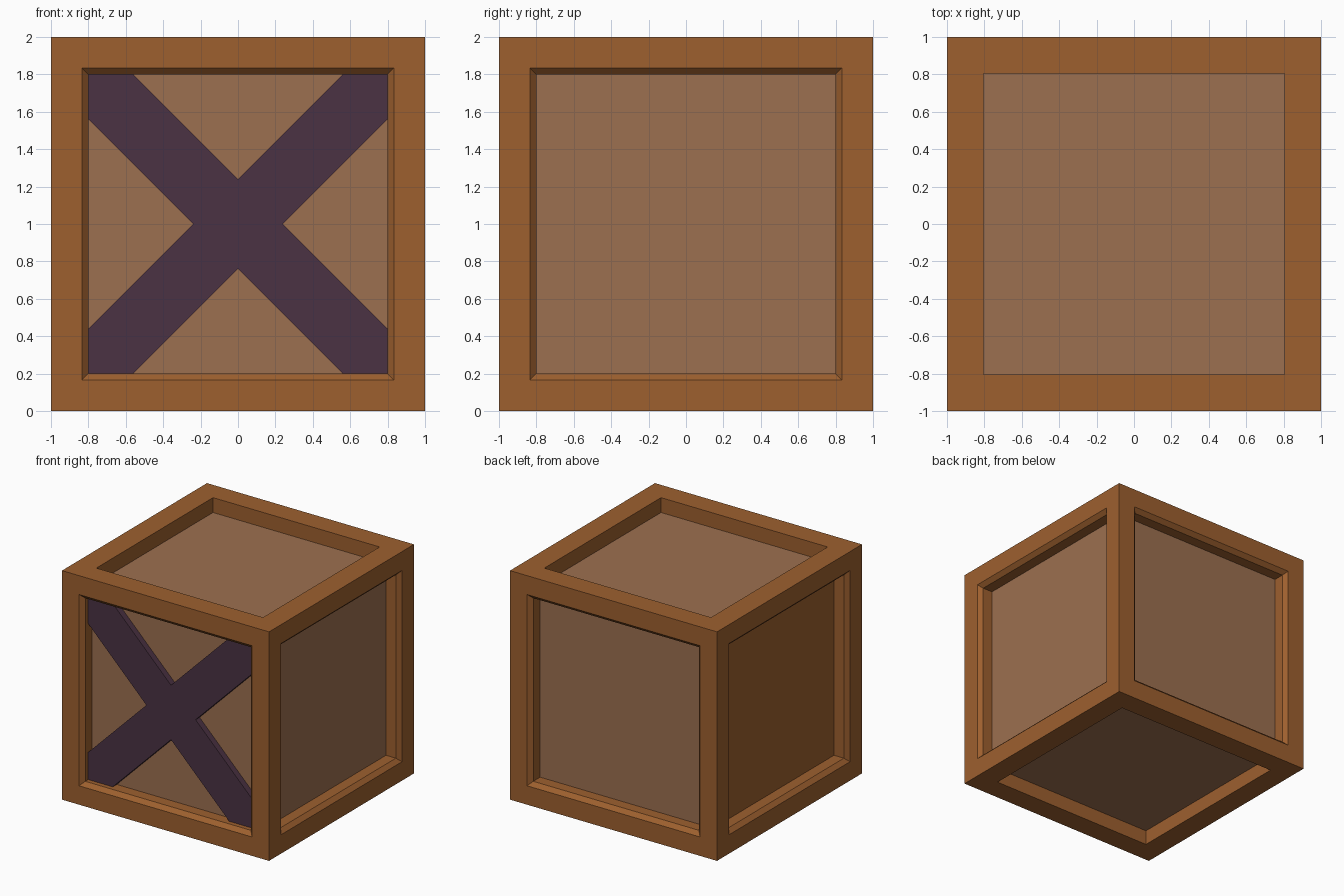
import bpy, bmesh
from math import pi
from mathutils import Matrix, Vector

cube = bpy.data.objects.get("Cube")
if cube:
    bpy.data.objects.remove(cube, do_unlink=True)

OPEN = 0.8        # half width of the panel openings
BEVEL = 0.035     # chamfer round the side openings
DEPTH = 0.13      # how far the panels sit back
CENTRE = Vector((0, 0, 1))


def material(name, rgb):
    mat = bpy.data.materials.new(name)
    mat.use_nodes = True
    mat.diffuse_color = (*rgb, 1)
    mat.node_tree.nodes["Principled BSDF"].inputs["Base Color"].default_value = (*rgb, 1)
    return mat


frame_wood = material("frame wood", (0.34, 0.117, 0.028))
panel_wood = material("panel wood", (0.335, 0.16, 0.08))
cross_wood = material("dark purple wood", (0.069, 0.032, 0.056))


def finish(name, bm, mat):
    bmesh.ops.translate(bm, verts=bm.verts, vec=CENTRE)
    mesh = bpy.data.meshes.new(name)
    bm.to_mesh(mesh)
    bm.free()
    mesh.materials.append(mat)
    obj = bpy.data.objects.new(name, mesh)
    bpy.context.collection.objects.link(obj)
    return obj


def inset(bm, face, thickness, depth):
    bmesh.ops.inset_individual(bm, faces=[face], thickness=thickness,
                               depth=depth, use_even_offset=True)


# Frame: a cube with an opening sunk into every face, chamfered on the sides
bm = bmesh.new()
bmesh.ops.create_cube(bm, size=2)
bm.normal_update()
sunk = list(bm.faces)
for face in sunk:
    if abs(face.normal.z) > 0.5:
        inset(bm, face, 1 - OPEN - 0.005, 0)
        inset(bm, face, 0, -DEPTH)
    else:
        inset(bm, face, 1 - OPEN - BEVEL, 0)
        inset(bm, face, BEVEL, -BEVEL)
        inset(bm, face, 0, BEVEL - DEPTH)
bmesh.ops.delete(bm, geom=sunk, context='FACES_ONLY')
finish("crate_frame", bm, frame_wood)

# Panels: one thin board closing each opening
sides = {"front": (0, -1, 0), "back": (0, 1, 0), "right": (1, 0, 0),
         "left": (-1, 0, 0), "top": (0, 0, 1), "bottom": (0, 0, -1)}
for side, direction in sides.items():
    normal = Vector(direction)
    thick = 0.04
    bm = bmesh.new()
    bmesh.ops.create_cube(bm, size=1)
    bmesh.ops.scale(bm, verts=bm.verts, vec=(2 * OPEN + 0.01, 2 * OPEN + 0.01, thick))
    bmesh.ops.transform(bm, verts=bm.verts,
                        matrix=normal.to_track_quat('Z', 'Y').to_matrix().to_4x4())
    bmesh.ops.translate(bm, verts=bm.verts, vec=normal * (1 - DEPTH - thick / 2))
    finish(side + "_panel", bm, frame_wood if side == "left" else panel_wood)

# Diagonal cross brace on the front, its ends cut square against the frame
NOTCH = 0.238
arm = [(0, NOTCH), (OPEN - NOTCH, OPEN), (OPEN, OPEN), (OPEN, OPEN - NOTCH)]
bm = bmesh.new()
verts = []
for quarter in range(4):
    turn = Matrix.Rotation(quarter * pi / 2, 3, 'Y')
    verts += [bm.verts.new(turn @ Vector((x, DEPTH - 1, z))) for x, z in arm]
face = bm.faces.new(verts)
extruded = bmesh.ops.extrude_face_region(bm, geom=[face])["geom"]
bmesh.ops.translate(bm, vec=(0, -0.055, 0),
                    verts=[g for g in extruded if isinstance(g, bmesh.types.BMVert)])
bmesh.ops.recalc_face_normals(bm, faces=bm.faces)
finish("front_cross_brace", bm, cross_wood)
